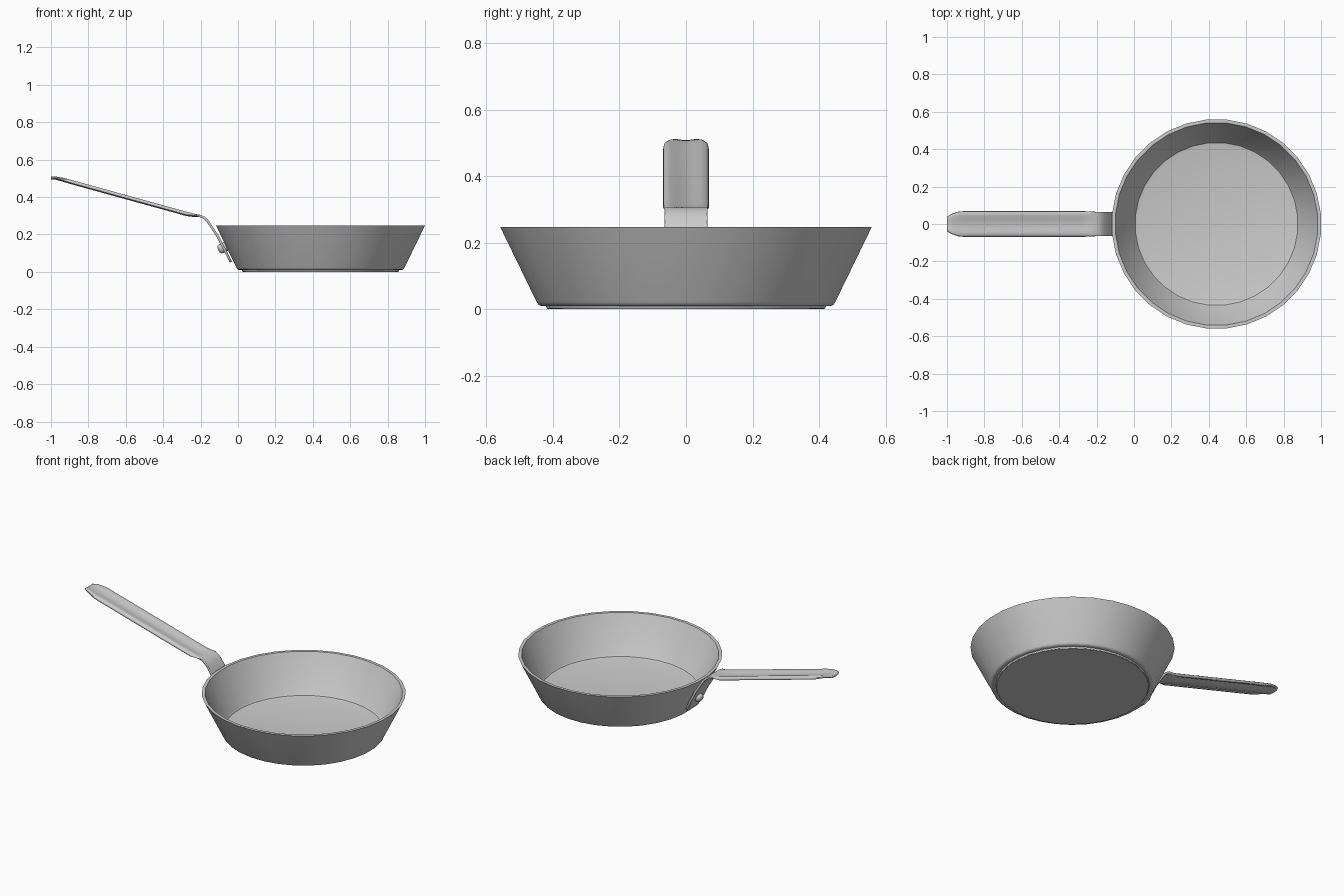
import bpy, bmesh, math
from mathutils import Vector

if "Cube" in bpy.data.objects:
    bpy.data.objects.remove(bpy.data.objects["Cube"])

SIDES = 32
CENTRE_X = 0.441


def add_object(name, bm, angle=35):
    bmesh.ops.recalc_face_normals(bm, faces=bm.faces)
    mesh = bpy.data.meshes.new(name)
    bm.to_mesh(mesh)
    bm.free()
    obj = bpy.data.objects.new(name, mesh)
    bpy.context.collection.objects.link(obj)
    bpy.ops.object.select_all(action='DESELECT')
    obj.select_set(True)
    bpy.context.view_layer.objects.active = obj
    bpy.ops.object.shade_smooth_by_angle(angle=math.radians(angle))
    return obj


def lathe(profile, sides):
    """Revolve (radius, height) points around z; ends are capped flat."""
    bm = bmesh.new()
    rings = []
    for r, z in profile:
        ring = []
        for i in range(sides):
            a = 2 * math.pi * (i + 0.5) / sides
            ring.append(bm.verts.new((r * math.cos(a), r * math.sin(a), z)))
        rings.append(ring)
    for a, b in zip(rings, rings[1:]):
        for i in range(sides):
            j = (i + 1) % sides
            bm.faces.new((a[i], a[j], b[j], b[i]))
    bm.faces.new(rings[0])
    bm.faces.new(rings[-1])
    return bm


# Pan body: base step, flared wall, rim, inner wall and floor
body = lathe([(0.42, 0.002), (0.423, 0.01), (0.438, 0.01), (0.446, 0.014),
              (0.451, 0.022), (0.561, 0.247), (0.543, 0.247),
              (0.445, 0.04), (0.436, 0.029), (0.42, 0.025)], SIDES)
pan = add_object("pan_body", body)
pan.location.x = CENTRE_X

# Raised base disc
base = add_object("base_disc", lathe([(0.417, 0.0), (0.42, 0.004)], SIDES))
base.location.x = CENTRE_X

# Handle: channel section swept along a bent path, flattening into a strap
# stations: x, z, half width, amount of channel curl
stations = [(-1.0, 0.511, 0.040, 0.3), (-0.975, 0.510, 0.054, 0.4),
            (-0.935, 0.503, 0.067, 0.8), (-0.90, 0.494, 0.069, 1.0),
            (-0.60, 0.411, 0.069, 1.0), (-0.27, 0.320, 0.069, 1.0),
            (-0.235, 0.311, 0.067, 0.5), (-0.20, 0.305, 0.065, 0.0),
            (-0.178, 0.295, 0.064, 0.0), (-0.160, 0.278, 0.064, 0.0),
            (-0.142, 0.253, 0.064, 0.0), (-0.122, 0.222, 0.064, 0.0),
            (-0.098, 0.185, 0.064, 0.0), (-0.042, 0.075, 0.062, 0.0),
            (-0.032, 0.055, 0.045, 0.0)]
section = [(-1.0, -0.016), (-0.97, -0.006), (-0.86, 0.0), (-0.65, 0.0),
           (-0.35, -0.006), (0.0, -0.009), (0.35, -0.006), (0.65, 0.0),
           (0.86, 0.0), (0.97, -0.006), (1.0, -0.016)]
bm = bmesh.new()
rows = []
for i, (x, z, half, curl) in enumerate(stations):
    p, q = stations[max(i - 1, 0)], stations[min(i + 1, len(stations) - 1)]
    normal = Vector((p[1] - q[1], 0, q[0] - p[0])).normalized()
    if i == 0:
        normal = Vector((0, 0, 1))
    rows.append([bm.verts.new(Vector((x, half * u, z)) + normal * h * curl)
                 for u, h in section])
for a, b in zip(rows, rows[1:]):
    for k in range(len(section) - 1):
        bm.faces.new((a[k], b[k], b[k + 1], a[k + 1]))
handle = add_object("handle", bm, 40)
# top face up, so the thickness goes below
if handle.data.polygons[len(handle.data.polygons) // 2].normal.z < 0:
    handle.data.flip_normals()
solid = handle.modifiers.new("thickness", 'SOLIDIFY')
solid.thickness = 0.013
solid.offset = -1

# Domed rivet pinning the strap to the wall
rivet = add_object("rivet", lathe([(0.027, -0.03), (0.027, 0.012), (0.024, 0.020),
                                   (0.016, 0.026), (0.006, 0.028)], 16))
rivet.location = (-0.080, 0, 0.129)
rivet.rotation_euler = Vector((-0.9, 0, -0.44)).to_track_quat('Z', 'Y').to_euler()
